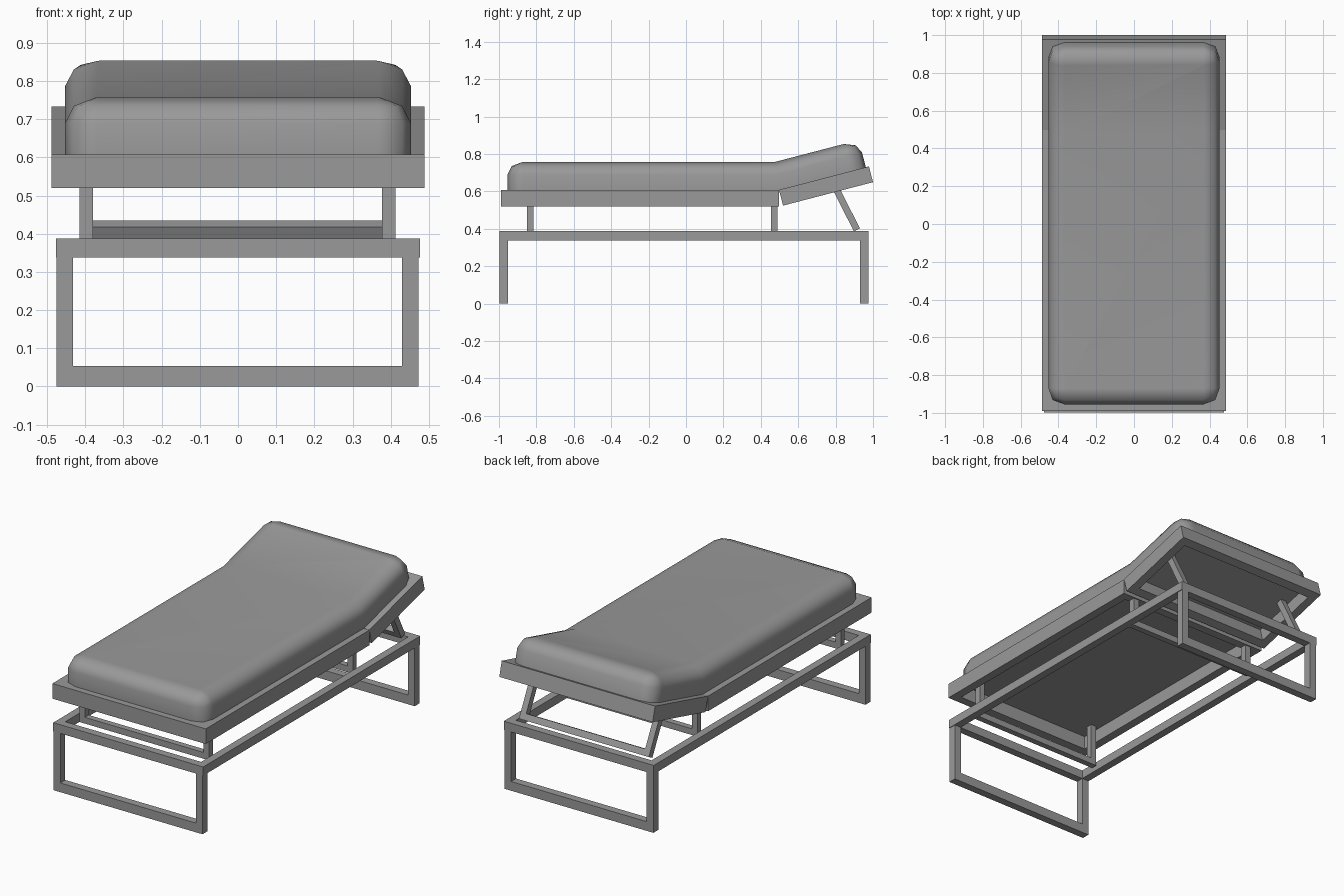
import bpy, bmesh, math
from mathutils import Matrix, Vector

if "Cube" in bpy.data.objects:
    bpy.data.objects.remove(bpy.data.objects["Cube"])

TILT = math.atan2(0.125, 0.48)          # angle of the raised head section
PIVOT = Vector((0, 0.497, 0.608))       # hinge line
HEAD = Matrix.Translation(PIVOT) @ Matrix.Rotation(TILT, 4, 'X')
I = Matrix.Identity(4)

grey = bpy.data.materials.new("dark_grey")
grey.diffuse_color = (0.32, 0.32, 0.32, 1)
grey.use_nodes = True
grey.node_tree.nodes["Principled BSDF"].inputs["Base Color"].default_value = grey.diffuse_color


def make_object(name, bm):
    bmesh.ops.recalc_face_normals(bm, faces=bm.faces[:])
    mesh = bpy.data.meshes.new(name)
    bm.to_mesh(mesh)
    bm.free()
    mesh.materials.append(grey)
    ob = bpy.data.objects.new(name, mesh)
    bpy.context.collection.objects.link(ob)
    return ob


def boxes(name, ranges, matrix=I):
    """One object made of boxes given as (x0, x1, y0, y1, z0, z1)."""
    bm = bmesh.new()
    for x0, x1, y0, y1, z0, z1 in ranges:
        m = (matrix @ Matrix.Translation(((x0 + x1) / 2, (y0 + y1) / 2, (z0 + z1) / 2))
             @ Matrix.Diagonal((x1 - x0, y1 - y0, z1 - z0, 1)))
        bmesh.ops.create_cube(bm, size=1, matrix=m)
    return make_object(name, bm)


def flat_frame(name, w, y0, y1, z0, z1, t, matrix=I, deck=0):
    """Rectangular frame lying flat, rails t wide, with an optional thin deck."""
    parts = [(-w, -w + t, y0, y1, z0, z1), (w - t, w, y0, y1, z0, z1),
             (-w + t, w - t, y0, y0 + t, z0, z1),
             (-w + t, w - t, y1 - t, y1, z0, z1)]
    if deck:
        parts.append((-w + t, w - t, y0 + t, y1 - t, z1 - deck, z1))
    return boxes(name, parts, matrix)


# base: top frame and two sled legs
flat_frame("base_frame", 0.477, -0.998, 0.975, 0.338, 0.388, 0.045)
for name, y in (("front_leg", -0.998), ("back_leg", 0.93)):
    boxes(name, [(-0.475, -0.432, y, y + 0.045, 0, 0.338),
                 (0.43, 0.473, y, y + 0.045, 0, 0.338),
                 (-0.432, 0.43, y, y + 0.045, 0, 0.053)])

# U-shaped supports under the bed
for name, y in (("front_support", -0.85), ("middle_support", 0.455)):
    boxes(name, [(-0.415, -0.38, y, y + 0.035, 0.352, 0.6),
                 (0.377, 0.412, y, y + 0.035, 0.352, 0.6),
                 (-0.38, 0.377, y, y + 0.035, 0.352, 0.388)])

# bed frame and tilted head frame
flat_frame("bed_frame", 0.488, -0.99, 0.497, 0.52, 0.607, 0.05, deck=0.01)
flat_frame("head_frame", 0.488, 0, 0.497, -0.087, 0, 0.05, HEAD, deck=0.01)

# leaning prop behind the head section
PROP = Matrix.Translation((0, 0.914, 0.394)) @ Matrix.Rotation(math.radians(27), 4, 'X')
boxes("head_prop", [(-0.415, -0.38, -0.018, 0.018, 0, 0.31),
                    (0.377, 0.412, -0.018, 0.018, 0, 0.31),
                    (-0.38, 0.377, -0.018, 0.018, 0, 0.036)], PROP)

# mattress: stacked rounded outlines, bent at the hinge
W, FOOT, HEAD_LEN = 0.453, -0.955, 0.48
bm = bmesh.new()
rings = []
for inset, h in ((0, 0), (0, 0.082), (0.023, 0.127), (0.083, 0.15)):
    w, y0, y1 = W - inset, FOOT + inset, HEAD_LEN - inset
    r = max(0.085 - inset, 0.006)
    corner = ((0, r), (0.27 * r, 0.27 * r), (r, 0))
    hinge = PIVOT.y - h * math.tan(TILT / 2)
    z = PIVOT.z + h
    pts = [Vector((-w + a, y0 + b, z)) for a, b in corner]
    pts += [Vector((w - a, y0 + b, z)) for a, b in reversed(corner)]
    pts.append(Vector((w, hinge, z)))
    pts += [HEAD @ Vector((w - a, y1 - b, h)) for a, b in corner]
    pts += [HEAD @ Vector((-w + a, y1 - b, h)) for a, b in reversed(corner)]
    pts.append(Vector((-w, hinge, z)))
    rings.append([bm.verts.new(p) for p in pts])
n = len(rings[0])
for lo, hi in zip(rings, rings[1:]):
    for i in range(n):
        j = (i + 1) % n
        bm.faces.new((lo[i], lo[j], hi[j], hi[i]))
for ring in (rings[0], rings[-1]):
    bm.faces.new([ring[13]] + ring[0:7])
    bm.faces.new(ring[6:14])
crease = bm.edges.get((rings[-1][6], rings[-1][13])).verts[:]
crease_ids = {tuple(round(c, 4) for c in v.co) for v in crease}
mattress = make_object("mattress", bm)
bpy.context.view_layer.objects.active = mattress
mattress.select_set(True)
mattress.data.shade_smooth()

# keep the bend and the bottom rim crisp, weight the rest by face area
bm = bmesh.new()
bm.from_mesh(mattress.data)
for e in bm.edges:
    bend = all(tuple(round(c, 4) for c in v.co) in crease_ids for v in e.verts)
    e.smooth = not bend and e.calc_face_angle(0) < math.radians(50)
bm.to_mesh(mattress.data)
bm.free()
weighted = mattress.modifiers.new("weighted_normals", 'WEIGHTED_NORMAL')
weighted.keep_sharp = True
